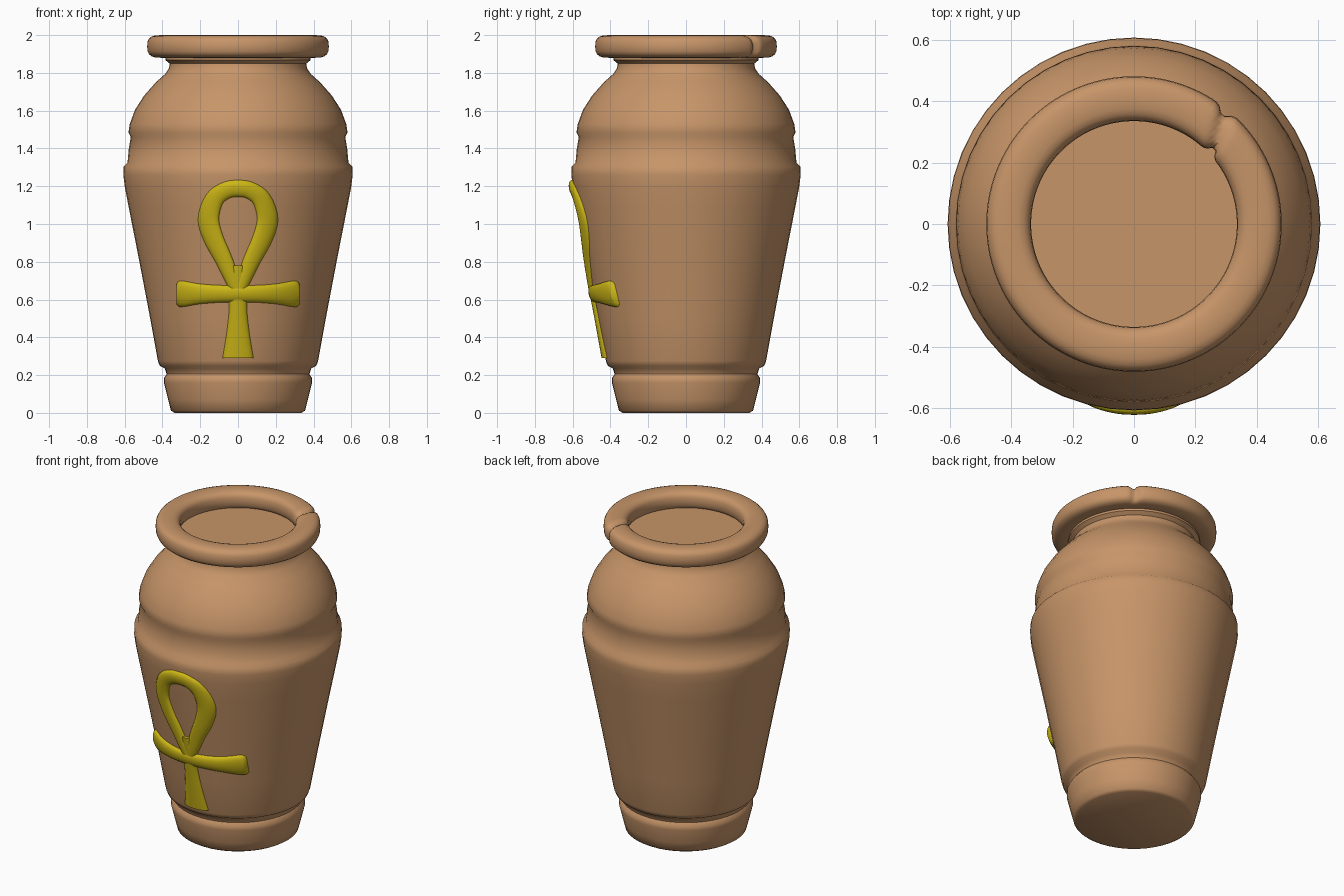
import bpy, bmesh, math

if "Cube" in bpy.data.objects:
    bpy.data.objects.remove(bpy.data.objects["Cube"])


def material(name, rgb):
    m = bpy.data.materials.new(name)
    m.diffuse_color = (*rgb, 1)
    m.use_nodes = True
    m.node_tree.nodes["Principled BSDF"].inputs["Base Color"].default_value = m.diffuse_color
    return m


clay = material("terracotta", (0.57, 0.30, 0.14))
yellow = material("yellow_paint", (0.62, 0.48, 0.008))


def finish(name, bm, mat, angle):
    bmesh.ops.recalc_face_normals(bm, faces=bm.faces)
    me = bpy.data.meshes.new(name)
    bm.to_mesh(me)
    bm.free()
    me.materials.append(mat)
    ob = bpy.data.objects.new(name, me)
    bpy.context.collection.objects.link(ob)
    bpy.ops.object.select_all(action='DESELECT')
    bpy.context.view_layer.objects.active = ob
    ob.select_set(True)
    bpy.ops.object.shade_smooth_by_angle(angle=math.radians(angle))
    return ob


def skin(bm, rings, closed_u, closed_v):
    """Join rows of vertices with quads."""
    n, m = len(rings), len(rings[0])
    for i in range(n if closed_u else n - 1):
        a, b = rings[i], rings[(i + 1) % n]
        for j in range(m if closed_v else m - 1):
            k = (j + 1) % m
            bm.faces.new((a[j], a[k], b[k], b[j]))


# Jar body: turned profile (radius, height), closed top and bottom
profile = [(.335, 0), (.355, .012), (.37, .07), (.392, .16), (.392, .185), (.378, .205),
           (.388, .235), (.415, .25), (.424, .275), (.465, .5), (.522, .8), (.577, 1.08),
           (.600, 1.2), (.607, 1.26), (.605, 1.305), (.585, 1.325), (.578, 1.40),
           (.568, 1.46), (.580, 1.485), (.573, 1.53), (.545, 1.605), (.497, 1.68),
           (.435, 1.75), (.385, 1.795), (.365, 1.825), (.362, 1.85), (.385, 1.868), (.385, 1.895)]


def radius(z):
    for (r0, z0), (r1, z1) in zip(profile, profile[1:]):
        if z0 <= z <= z1:
            return r0 + (r1 - r0) * (z - z0) / (z1 - z0)
    return profile[-1][0]


bm = bmesh.new()
N = 48
rings = [[bm.verts.new((r * math.cos(2 * math.pi * j / N), r * math.sin(2 * math.pi * j / N), z))
          for j in range(N)] for r, z in profile]
skin(bm, rings, False, True)
bm.faces.new(rings[0])
bm.faces.new(rings[-1])
finish("jar_body", bm, clay, 50)

# Rim: rolled coil of clay with a slanted seam where its ends meet
bm = bmesh.new()
STEPS, SEC = 180, 20
rings = []
for i in range(STEPS):
    a = 2 * math.pi * i / STEPS
    ring = []
    for j in range(SEC):
        t = 2 * math.pi * j / SEC
        c, s = math.cos(t), math.sin(t)
        u = math.copysign(abs(c) ** .7, c)
        v = math.copysign(abs(s) ** .7, s)
        seam = math.radians(47 + 4 * u)
        k = 1 - .35 * math.exp(-((a - seam) / .045) ** 2)
        r = .408 + .073 * u * k
        z = 1.94 + .06 * v * (k if v > 0 else 1)
        ring.append(bm.verts.new((r * math.cos(a), r * math.sin(a), z)))
    rings.append(ring)
skin(bm, rings, True, True)
finish("rim_coil", bm, clay, 60)


# Ankh: raised half-round strokes (x, z, half width) laid onto the jar wall
def catmull(pts, sub=6):
    out = []
    for i in range(len(pts) - 1):
        p = [pts[max(0, min(len(pts) - 1, i + d))] for d in (-1, 0, 1, 2)]
        for s in range(sub):
            t = s / sub
            out.append([.5 * (2 * b + (c - a) * t + (2 * a - 5 * b + 4 * c - d) * t * t
                              + (3 * b - a - 3 * c + d) * t ** 3) for a, b, c, d in zip(*p)])
    return out + [list(pts[-1])]


def stroke(name, pts, height):
    path = catmull(pts)
    bm = bmesh.new()
    rows = []
    for i, (x, z, w) in enumerate(path):
        p, q = path[max(0, i - 1)], path[min(len(path) - 1, i + 1)]
        tx, tz = q[0] - p[0], q[1] - p[1]
        d = math.hypot(tx, tz)
        row = []
        for j in range(11):
            t = math.pi * j / 10
            sx, sz = x - tz / d * w * math.cos(t), z + tx / d * w * math.cos(t)
            rr = radius(sz) + height * math.sin(t) ** .8 - .004
            row.append(bm.verts.new((sx, -math.sqrt(rr * rr - sx * sx), sz)))
        # buried edge closes the back of the stroke
        rr = radius(z) - .03
        row.append(bm.verts.new((x, -math.sqrt(rr * rr - x * x), z)))
        rows.append(row)
    skin(bm, rows, False, True)
    bm.faces.new(rows[0])
    bm.faces.new(rows[-1])
    finish(name, bm, yellow, 60)


half = [(.012, .66, .035), (.07, .80, .045), (.132, .93, .053), (.156, 1.03, .056),
        (.125, 1.13, .05), (.065, 1.177, .046)]
loop = half + [(0, 1.188, .045)] + [(-x, z, w) for x, z, w in reversed(half)]
stroke("ankh_loop", loop, .026)
stroke("ankh_stem", [(0, .78, .035), (0, .66, .052), (0, .55, .048), (0, .42, .062), (0, .29, .083)], .024)
arm = [(.325, .63, .055), (.30, .63, .07), (.2, .63, .054), (.08, .63, .046)]
stroke("ankh_crossbar", arm + [(-x, z, w) for x, z, w in reversed(arm)], .03)
